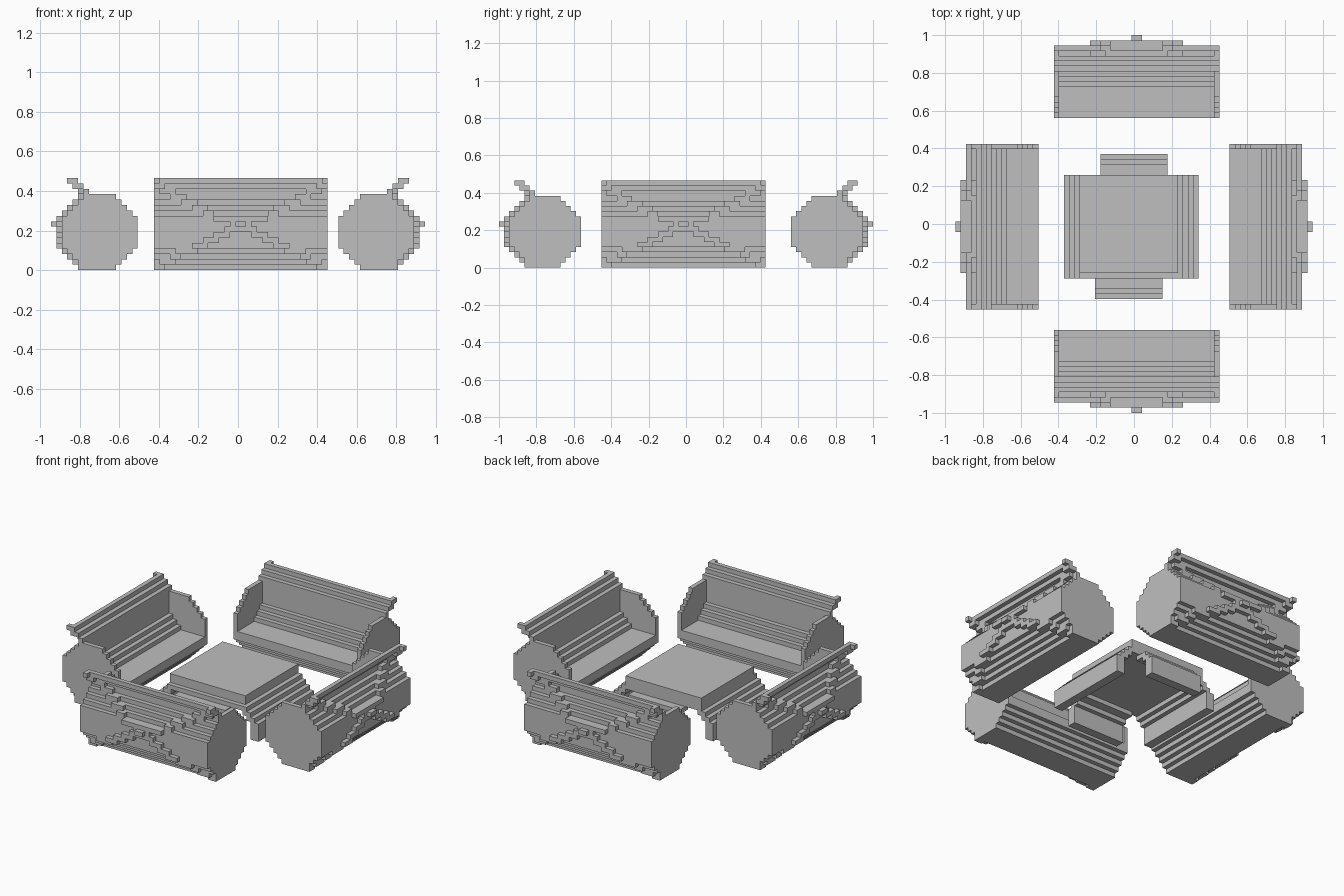
import bpy
import bmesh
from math import pi
from mathutils import Matrix, Vector

if "Cube" in bpy.data.objects:
    bpy.data.objects.remove(bpy.data.objects["Cube"])

V = 2 / 73  # size of one block

grey = bpy.data.materials.new("plain grey")
grey.use_nodes = True
colour = (0.52, 0.52, 0.52, 1)
grey.diffuse_color = colour
grey.node_tree.nodes["Principled BSDF"].inputs["Base Color"].default_value = colour


def finish(bm, name, place):
    """Turn block units into an object, moved to its place."""
    bmesh.ops.recalc_face_normals(bm, faces=bm.faces)
    bmesh.ops.transform(bm, matrix=Matrix.Scale(V, 4) @ place, verts=bm.verts)
    mesh = bpy.data.meshes.new(name)
    bm.to_mesh(mesh)
    bm.free()
    mesh.materials.append(grey)
    obj = bpy.data.objects.new(name, mesh)
    bpy.context.collection.objects.link(obj)


def add_box(bm, x0, x1, y0, y1, z0, z1):
    size = Vector((x1 - x0, y1 - y0, z1 - z0))
    mid = Vector((x0 + x1, y0 + y1, z0 + z1)) / 2
    bmesh.ops.create_cube(bm, size=1, matrix=Matrix.Translation(mid) @ Matrix.Diagonal(size).to_4x4())


def add_stepped(bm, rows, u0, u1):
    """Extrude a stepped profile along x; rows are (near, far) per layer, far being -y."""
    near, far = [], []
    for i, (a, b) in enumerate(rows):
        for z in (i, i + 1):
            near.append((a, z))
            far.append((b, z))
    path = []
    for p in near + far[::-1]:
        # drop repeated points and points inside a straight run
        if path and p == path[-1]:
            continue
        if len(path) > 1 and p[0] == path[-1][0] == path[-2][0]:
            path.pop()
        path.append(p)
    face = bm.faces.new([bm.verts.new((u0, -d, z)) for d, z in path])
    out = bmesh.ops.extrude_face_region(bm, geom=[face], use_keep_orig=True)
    moved = [g for g in out["geom"] if isinstance(g, bmesh.types.BMVert)]
    bmesh.ops.translate(bm, vec=(u1 - u0, 0, 0), verts=moved)


# Profiles of the bench, from its front edge to its back
back = [14 - max(0, 4 - z, z - 9) for z in range(14)] + [10, 11, 12]
end_rows = [(14 - b, b) for b in back[:14]]
seat_rows = end_rows[:6] + [(min(z, 9), back[z]) for z in range(6, 14)]

# Layers of the crossed brace on the back: inner and outer distance from the middle
brace = [(14, 16), (12, 15), (11, 13), (8, 12), (6, 9), (4, 7), (2, 5), (0, 3),
         (0, 2), (0, 5), (5, 7), (6, 9), (8, 11), (10, 13), (12, 15), (14, 16), (15, 16)]


def make_bench(side, place):
    bm = bmesh.new()
    add_stepped(bm, seat_rows, -15, 15)
    finish(bm, side + "_bench_seat", place)

    bm = bmesh.new()
    for s in (-16, 15):
        add_stepped(bm, end_rows, s, s + 1)
    finish(bm, side + "_bench_ends", place)

    bm = bmesh.new()
    for z in (14, 15, 16):
        add_box(bm, -16, 16, -back[z], 1 - back[z], z, z + 1)
    finish(bm, side + "_bench_top_rail", place)

    bm = bmesh.new()
    for z, (a, b) in enumerate(brace):
        d = back[z]
        spans = [(-b, b)] if a == 0 else [(-b, -a), (a, b)]
        for u0, u1 in spans:
            add_box(bm, u0, u1, -d - 1, -d, z, z + 1)
    add_box(bm, -1, 1, -16, -15, 8, 9)
    finish(bm, side + "_bench_back_brace", place)


# Four benches facing the middle
for side, turn, x, y in (("front", 0, 0.5, -20.5), ("left", 1, 18.5, -0.5),
                         ("back", 2, 0.5, 20.5), ("right", 3, -18.5, -0.5)):
    make_bench(side, Matrix.Translation((x, y, 0)) @ Matrix.Rotation(turn * pi / 2, 4, "Z"))

# Table top on a slightly wider slab
bm = bmesh.new()
add_box(bm, -10.5, 8.5, -9.5, 9.5, 7, 9)
finish(bm, "table_top", Matrix())
bm = bmesh.new()
add_box(bm, -10.5, 9.5, -10.5, 9.5, 6, 7)
finish(bm, "table_slab", Matrix())

# Splayed stepped legs on each side of the table
wide_leg = [(11, 13)] * 4 + [(10, 12), (9, 11)]
narrow_leg = [(12, 14)] * 4 + [(11, 13), (9, 12)]
for turn, side in enumerate(("front", "left", "back", "right")):
    wide = turn % 2 == 1
    half = 10 if wide else 6.5
    shift = {0: -1, 2: 0}.get(turn, -0.5)
    bm = bmesh.new()
    add_stepped(bm, wide_leg if wide else narrow_leg, -half, half)
    finish(bm, side + "_table_leg",
           Matrix.Translation((shift, -0.5, 0)) @ Matrix.Rotation(turn * pi / 2, 4, "Z"))
